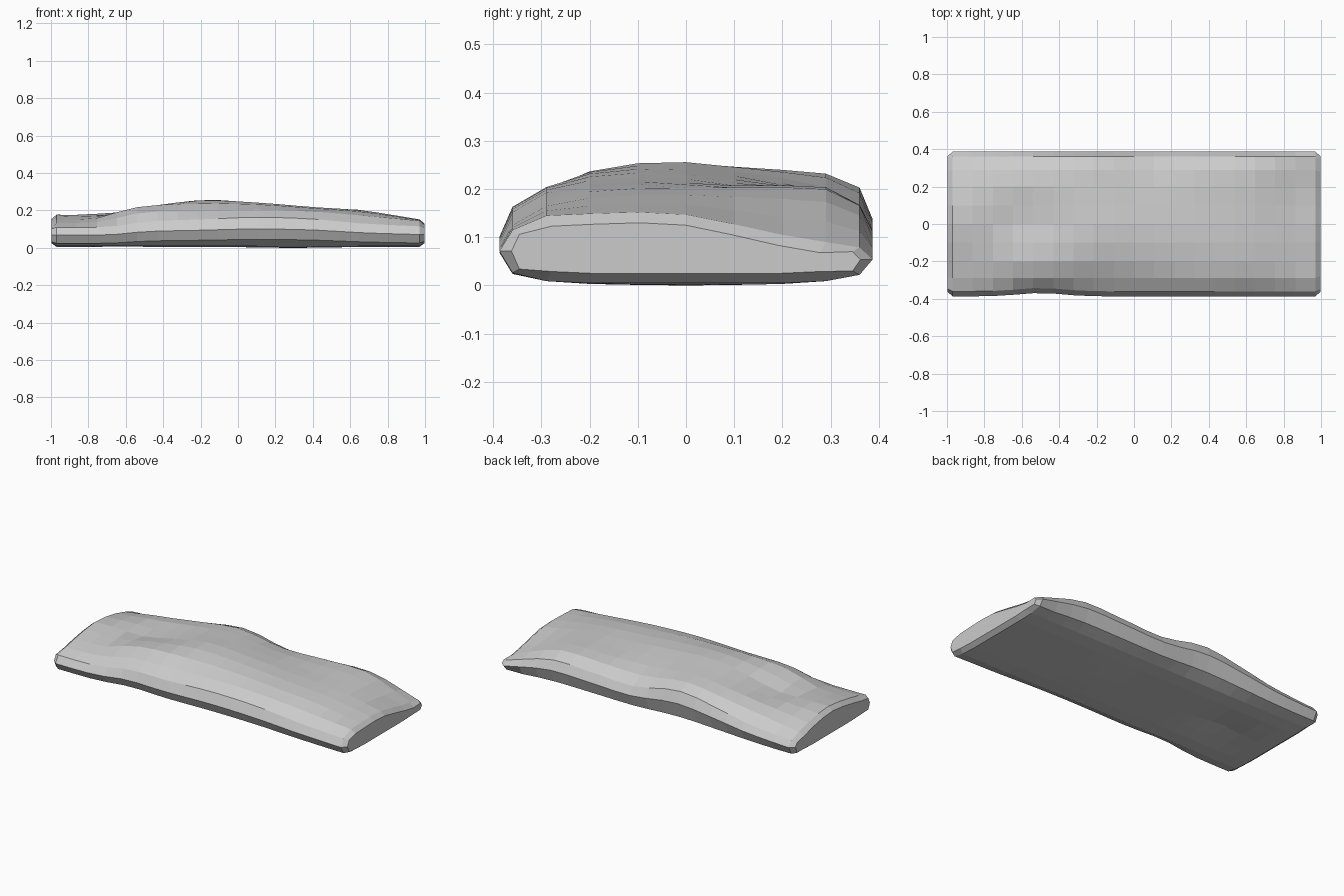
import bpy, bmesh, math

if "Cube" in bpy.data.objects:
    bpy.data.objects.remove(bpy.data.objects["Cube"])

# Height map of the uneven top: rows are stations along x, columns stations along y
YS = [-0.36, -0.29, -0.2, -0.1, 0, 0.1, 0.2, 0.29, 0.36]
XS = [-0.97, -0.76, -0.62, -0.5, -0.2, 0.1, 0.4, 0.67, 0.97]
TOP = [
    [.110, .132, .150, .167, .177, .170, .152, .128, .102],
    [.110, .138, .158, .168, .176, .182, .178, .160, .117],
    [.120, .165, .198, .192, .175, .182, .192, .178, .135],
    [.140, .190, .223, .218, .202, .205, .209, .196, .160],
    [.152, .195, .236, .253, .255, .247, .240, .232, .203],
    [.163, .204, .232, .242, .240, .228, .213, .192, .150],
    [.154, .194, .212, .218, .215, .208, .205, .198, .160],
    [.130, .172, .192, .199, .200, .200, .200, .196, .163],
    [.115, .145, .149, .152, .147, .127, .105, .090, .079],
]


def top_height(x, col):
    """Smooth cubic interpolation along x."""
    i = max(k for k in range(len(XS) - 1) if x >= XS[k] - 1e-6)

    def slope(k):
        a, b = max(k - 1, 0), min(k + 1, len(XS) - 1)
        return (TOP[b][col] - TOP[a][col]) / (XS[b] - XS[a])

    h = XS[i + 1] - XS[i]
    t = (x - XS[i]) / h
    return ((2*t**3 - 3*t**2 + 1) * TOP[i][col] + (t**3 - 2*t**2 + t) * h * slope(i)
            + (3*t**2 - 2*t**3) * TOP[i + 1][col] + (t**3 - t**2) * h * slope(i + 1))


def section(x):
    """Closed cross-section: top, back edge, underside, front edge."""
    top = [top_height(x, c) for c in range(len(YS))]
    dent = 0.018 * math.exp(-((x + 0.5) / 0.17) ** 2)
    pts = [(y + (dent if y == -0.36 else 0), z) for y, z in zip(YS, top)]
    pts.append((0.387, top[-1] * 0.68))
    for y in reversed(YS):
        if y == 0.36:
            z = 0.022 + 0.25 * max(top[-1] - 0.11, 0)
        elif y == -0.36:
            z = 0.024 + 0.4 * max(top[0] - 0.11, 0)
        elif abs(y) == 0.29:
            z = 0.009
        else:
            # slight belly on the right, shallow hollow on the left
            z = 0.005 - 0.005 * math.exp(-((x - 0.3) / 0.25) ** 2 - (y / 0.2) ** 2)
            z += 0.025 * math.exp(-((x + 0.62) / 0.14) ** 2 - (y / 0.12) ** 2)
        pts.append((y + (dent if y == -0.36 else 0), z))
    pts.append((-0.387 + dent, top[0] * 0.62))
    return pts


def end_section(x):
    """Inset section that chamfers an end."""
    n = len(YS)
    pts = []
    for k, (y, z) in enumerate(section(x)):
        dz = -0.022 if k < n else (0.02 if n < k < 2 * n + 1 else 0)
        if abs(y) >= 0.355:
            dz *= 0.4
        pts.append((max(-0.362, min(0.362, y * 0.96)), z + dz))
    return pts


# Slab body lofted through the sections
SEG = 18
stations = [-0.97 + 1.94 * i / SEG for i in range(SEG + 1)]
rings = [(-0.997, end_section(-0.97))]
rings += [(x, section(x)) for x in stations]
rings += [(0.997, end_section(0.97))]

bm = bmesh.new()
loops = [[bm.verts.new((x, y, z)) for y, z in pts] for x, pts in rings]
n = len(loops[0])
for a, b in zip(loops, loops[1:]):
    for k in range(n):
        bm.faces.new((a[k], a[(k + 1) % n], b[(k + 1) % n], b[k]))
bm.faces.new(loops[0])
bm.faces.new(loops[-1])
bmesh.ops.recalc_face_normals(bm, faces=bm.faces[:])

mesh = bpy.data.meshes.new("stone_slab")
bm.to_mesh(mesh)
bm.free()
slab = bpy.data.objects.new("stone_slab", mesh)
bpy.context.collection.objects.link(slab)
